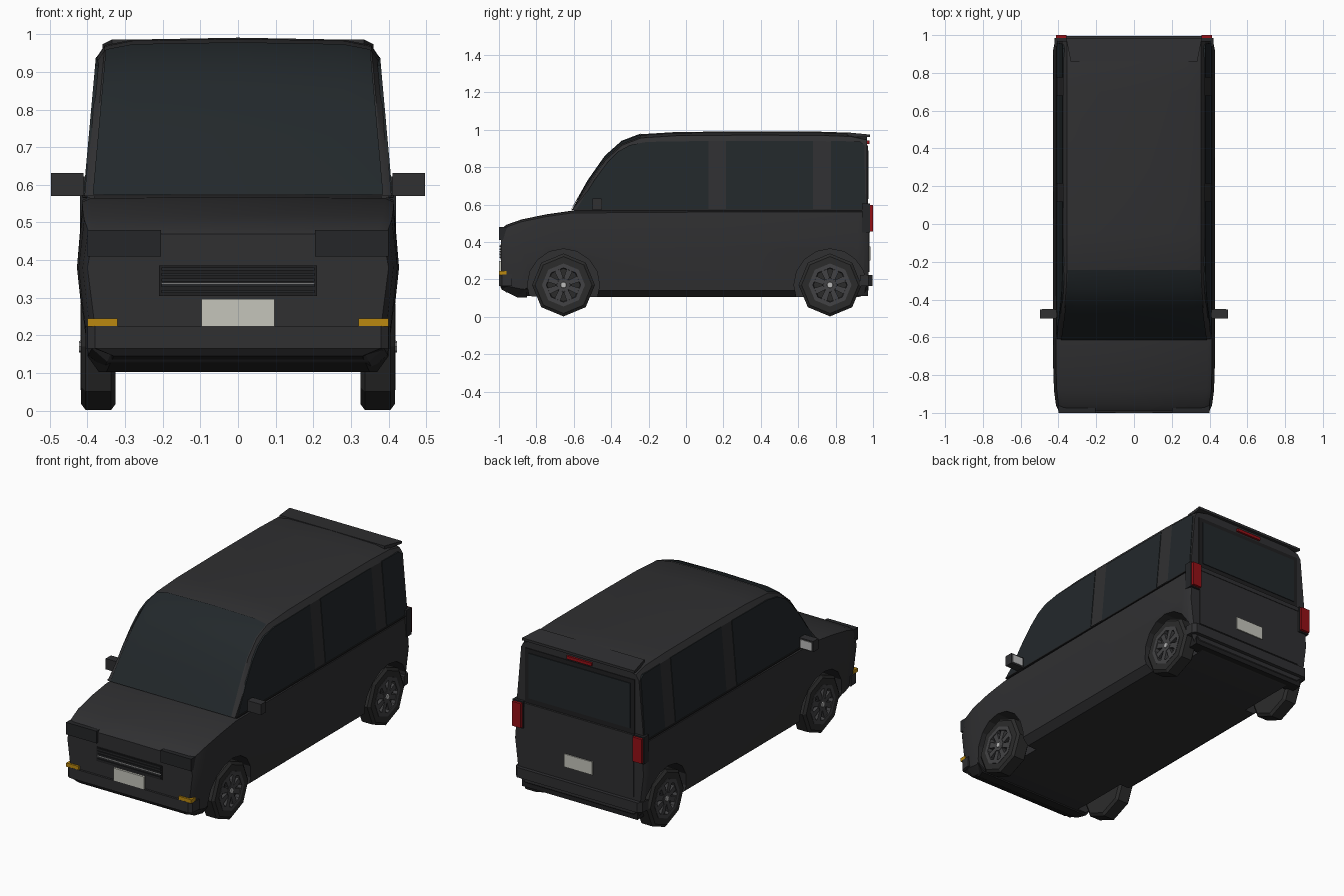
import bpy, bmesh, math

if "Cube" in bpy.data.objects:
    bpy.data.objects.remove(bpy.data.objects["Cube"])

def mat(name, r, g, b):
    m = bpy.data.materials.new(name)
    m.diffuse_color = (r, g, b, 1)
    m.use_nodes = True
    m.node_tree.nodes["Principled BSDF"].inputs["Base Color"].default_value = m.diffuse_color
    return m

PAINT = mat("dark_paint", .029, .029, .031)
GLASS = mat("tinted_glass", .016, .021, .024)
TRIM = mat("black_trim", .014, .014, .015)
LAMP = mat("smoked_lamp", .018, .019, .021)
TYRE = mat("tyre_rubber", .024, .024, .024)
RIM = mat("rim_grey", .055, .055, .058)
SILVER = mat("silver", .5, .5, .5)
PLATE = mat("plate_white", .56, .56, .5)
AMBER = mat("amber", .5, .25, .005)
RED = mat("red", .3, .005, .008)

def finish(name, bm, m, smooth=False):
    bmesh.ops.remove_doubles(bm, verts=bm.verts, dist=1e-4)
    bmesh.ops.recalc_face_normals(bm, faces=bm.faces)
    me = bpy.data.meshes.new(name)
    bm.to_mesh(me)
    bm.free()
    me.materials.append(m)
    ob = bpy.data.objects.new(name, me)
    bpy.context.collection.objects.link(ob)
    if smooth:
        bpy.ops.object.select_all(action='DESELECT')
        ob.select_set(True)
        bpy.context.view_layer.objects.active = ob
        bpy.ops.object.shade_smooth_by_angle(angle=math.radians(25))
    return ob

def loft(name, rings, m, smooth=False):
    bm = bmesh.new()
    vs = [[bm.verts.new(p) for p in r] for r in rings]
    n = len(vs[0])
    for a, b in zip(vs, vs[1:]):
        for i in range(n):
            bm.faces.new((a[i], a[(i + 1) % n], b[(i + 1) % n], b[i]))
    bm.faces.new(vs[0])
    bm.faces.new(vs[-1])
    return finish(name, bm, m, smooth)

def section(y, half):
    """Full ring from a right half section that ends on the centre line."""
    return [(x, y, z) for x, z in half] + [(-x, y, z) for x, z in half[-2::-1]]

def box(name, xs, ys, zs, m, both=False):
    for s in ((1, -1) if both else (1,)):
        loft(name, [[(s * x, y, z) for x, y in
             ((xs[0], ys[0]), (xs[1], ys[0]), (xs[1], ys[1]), (xs[0], ys[1]))] for z in zs], m)

def lathe(name, profile, c, s, m, n=8):
    """Spin (x, radius) points about the wheel axle."""
    rings = []
    for x, r in profile:
        rings.append([(s * x, c[0] + r * math.sin(2 * math.pi * k / n),
                       c[1] - r * math.cos(2 * math.pi * k / n)) for k in range(n)])
    return loft(name, rings, m)

# Lower body: y, top height, width factor, floor height
low = [(-.988, .47, .935, .155), (-.96, .492, .965, .13), (-.88, .52, .99, .113), (-.75, .547, 1, .105),
       (-.61, .567, 1, .105), (.2, .572, 1, .105), (.92, .572, 1, .105), (.955, .572, .985, .115),
       (.975, .572, .96, .14)]
body = loft("lower_body", [section(y, [(.36 * s, zb), (.402 * s, zb + .035), (.428 * s, .38),
            (.413 * s, zt - .012), (.39 * s, zt - .002), (0, zt)]) for y, zt, s, zb in low], PAINT, True)

# Wheel arch cutters
for y in (-.655, .77):
    for s in (1, -1):
        cut = lathe("wheel_arch_cutter", [(.3, .193), (.5, .193)], (y, .17), s, TRIM, 16)
        cut.hide_render = True
        cut.hide_viewport = False
        cut.display_type = 'WIRE'
        mod = body.modifiers.new("arch", 'BOOLEAN')
        mod.operation = 'DIFFERENCE'
        mod.solver = 'EXACT'
        mod.object = cut

# Cabin and roof
def w(z):
    return .408 - .09 * (z - .57)

def roof_half(zt):
    a, b = max(.57, zt - .05), max(.57, zt - .02)
    return [(w(.57), .57), (w(a), a), (w(b) - .018, b), (.28, max(.57, zt - .005)), (0, zt)]

roof = [(-.61, .572), (-.52, .73), (-.43, .858), (-.34, .938), (-.24, .976), (-.05, .988), (.3, .991),
        (.7, .99), (.88, .984), (.968, .965)]
loft("cabin", [section(y, roof_half(z)) for y, z in roof], PAINT, True)

# Windscreen follows the first five roof stations
bm = bmesh.new()
rows = []
for y, z in roof[:5]:
    h = roof_half(z)[2:]
    pts = [(h[0][0] - .004, h[0][1] + .001)] + h[1:]
    rows.append([bm.verts.new((p[0], p[1] - .004, p[2] + .003)) for p in section(y, pts)])
for a, b in zip(rows, rows[1:]):
    for i in range(4):
        bm.faces.new((a[i], a[i + 1], b[i + 1], b[i]))
finish("windscreen", bm, GLASS, True)

# Side windows
windows = {
    "front_side_window": [(-.585, .576), (-.49, .73), (-.42, .825), (-.36, .885), (-.3, .918),
                          (-.21, .935), (.12, .94), (.12, .576)],
    "middle_side_window": [(.215, .576), (.215, .94), (.68, .94), (.68, .576)],
    "rear_side_window": [(.775, .576), (.775, .94), (.93, .937), (.953, .92), (.96, .576)]}
for name, pts in windows.items():
    for s in (1, -1):
        loft(name, [[(s * (w(z) + d), y, z) for y, z in pts] for d in (-.006, .003)], GLASS)
box("belt_line", (.40, .414), (-.6, .95), (.566, .573), TRIM, True)

# Wheels
for y in (-.655, .77):
    for s in (1, -1):
        c = (y, .17)
        lathe("tyre", [(.325, .1), (.325, .152), (.337, .168), (.405, .168), (.417, .152),
                       (.417, .114), (.395, .106)], c, s, TYRE)
        lathe("rim_ring", [(.39, .115), (.419, .115), (.419, .092), (.39, .088)], c, s, RIM)
        lathe("rim_centre", [(.395, .04), (.417, .036)], c, s, RIM)
        lathe("hub_cap", [(.41, .019), (.422, .015)], c, s, SILVER)
        for k in range(8):
            a = math.pi * (k + .5) / 4
            u, v = (math.sin(a), math.cos(a)), (math.cos(a), -math.sin(a))
            quad = [(.025, -.012), (.095, -.018), (.095, .018), (.025, .012)]
            loft("spoke", [[(s * x, y + r * u[0] + t * v[0], .17 + r * u[1] + t * v[1])
                            for r, t in quad] for x in (.396, .415)], RIM)

# Front bumper with chamfered corners, and air dam
def bumper(name, sgn, pts, zs, m):
    half = [(x, sgn * y) for x, y in pts]
    plan = half + [(-x, y) for x, y in half[::-1]]
    loft(name, [[(x, y, z) for x, y in plan] for z in zs], m)

bumper("front_bumper", -1, [(.405, .93), (.4, .985), (.38, 1.0)], (.165, .225), PAINT)
loft("front_air_dam", [[(-x, -.85, z), (x, -.85, z), (x - i, y, z), (i - x, y, z)] for x, i, y, z in
                       ((.37, .02, -.9, .103), (.4, .07, -.985, .145), (.4, .02, -.994, .166))], TRIM)

# Front lights, grille and plate
box("headlight", (.205, .4), (-1.0, -.93), (.41, .48), LAMP, True)
box("indicator", (.32, .4), (-.999, -.96), (.223, .245), AMBER, True)
box("grille_frame", (-.21, .21), (-.993, -.97), (.305, .386), TRIM)
for i in range(5):
    z = .313 + i * .015
    box("grille_slat", (-.203, .203), (-.997, -.98), (z, z + .008), LAMP)
box("grille_strip", (-.203, .203), (-.999, -.98), (.336, .339), SILVER)
box("front_plate", (-.097, .097), (-1.0, -.97), (.223, .297), PLATE)

# Mirrors
box("mirror_housing", (.41, .497), (-.5, -.452), (.57, .632), PAINT, True)
box("mirror_arm", (.38, .412), (-.495, -.465), (.565, .622), PAINT, True)
box("mirror_glass", (.42, .488), (-.453, -.449), (.578, .624), SILVER, True)

# Tailgate, rear window, spoiler, rear lights and plate
box("tailgate", (-.35, .35), (.95, .98), (.24, .575), PAINT)
box("rear_window_frame", (-.35, .35), (.95, .972), (.6, .915), TRIM)
box("rear_window", (-.325, .325), (.96, .976), (.63, .89), GLASS)
box("tailgate_ledge", (-.35, .35), (.95, .983), (.575, .6), PAINT)
loft("roof_spoiler", [[(-h, y, z), (h, y, z), (h, y, z + t), (-h, y, z + t)] for y, h, z, t in
                      ((.86, .335, .96, .026), (.985, .36, .96, .014))], PAINT)
box("high_brake_light", (-.08, .08), (.95, .98), (.925, .942), RED)
box("rear_light_housing", (.355, .42), (.94, .985), (.45, .605), LAMP, True)
box("rear_light", (.358, .414), (.98, 1.0), (.457, .598), RED, True)
bumper("rear_bumper", 1, [(.41, .93), (.405, .975), (.385, .996)], (.165, .222), PAINT)
box("rear_skirt", (-.37, .37), (.9, .972), (.11, .17), TRIM)
box("rear_plate", (-.09, .09), (.97, .986), (.3, .375), PLATE)
